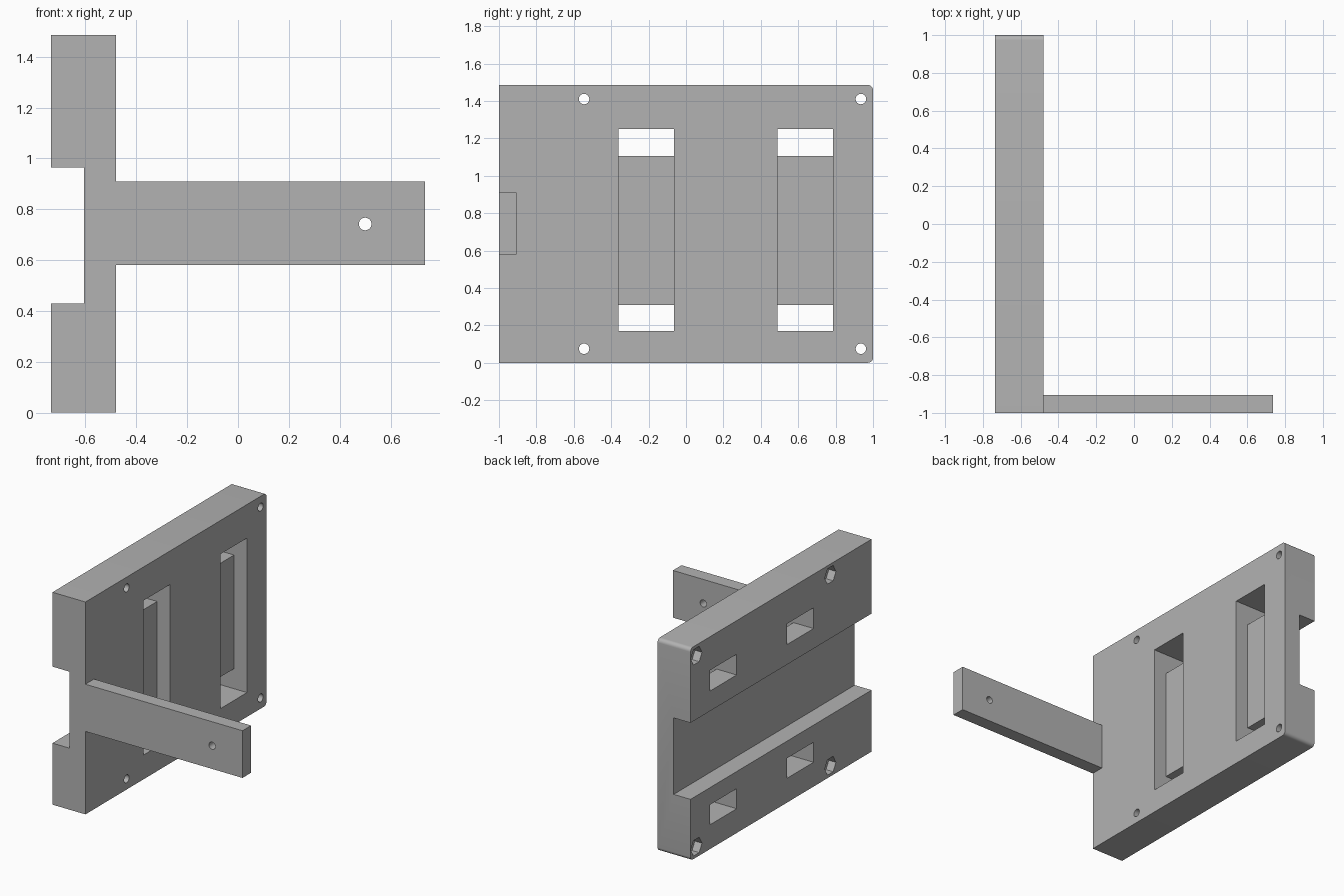
import bpy, bmesh, math
from mathutils import Vector

cube = bpy.data.objects.get("Cube")
if cube:
    bpy.data.objects.remove(cube, do_unlink=True)

grey = bpy.data.materials.new("plain grey")
grey.use_nodes = True
COLOUR = (0.45, 0.45, 0.45, 1)
grey.diffuse_color = COLOUR
grey.node_tree.nodes["Principled BSDF"].inputs["Base Color"].default_value = COLOUR

BACK, FLOOR, FACE, TIP = -0.735, -0.605, -0.48, 0.735
HEIGHT = 1.485


def prism(name, points, direction, round_edges=None):
    """Extrude a closed loop of points along a direction."""
    bm = bmesh.new()
    base = bm.faces.new([bm.verts.new(p) for p in points])
    moved = bmesh.ops.extrude_face_region(bm, geom=[base], use_keep_orig=True)
    verts = [v for v in moved["geom"] if isinstance(v, bmesh.types.BMVert)]
    bmesh.ops.translate(bm, verts=verts, vec=direction)
    bmesh.ops.recalc_face_normals(bm, faces=bm.faces)
    if round_edges:
        edges = [e for e in bm.edges if round_edges(e)]
        bmesh.ops.bevel(bm, geom=edges, offset=0.027, segments=6,
                        profile=0.5, affect='EDGES')
    mesh = bpy.data.meshes.new(name)
    bm.to_mesh(mesh)
    bm.free()
    mesh.materials.append(grey)
    obj = bpy.data.objects.new(name, mesh)
    bpy.context.collection.objects.link(obj)
    return obj


def side_profile(name, xz, y0, y1, round_edges=None):
    return prism(name, [(x, y0, z) for x, z in xz], Vector((0, y1 - y0, 0)), round_edges)


def rod(name, centre, radius, sides, axis, length):
    """Polygonal rod along x or y, starting at its centre point."""
    points = []
    for i in range(sides):
        a = math.tau * i / sides
        u, w = radius * math.cos(a), radius * math.sin(a)
        offset = (0, u, w) if axis == 'X' else (u, 0, w)
        points.append(Vector(centre) + Vector(offset))
    return prism(name, points, Vector((length, 0, 0) if axis == 'X' else (0, length, 0)))


def combine(target, other, operation):
    mod = target.modifiers.new(other.name, 'BOOLEAN')
    mod.operation, mod.solver, mod.object = operation, 'EXACT', other
    bpy.context.view_layer.objects.active = target
    bpy.ops.object.modifier_apply(modifier=mod.name)
    bpy.data.objects.remove(other, do_unlink=True)


# Mounting plate with a channel along its back and two rounded far corners
def far_corner(edge):
    a, b = (v.co for v in edge.verts)
    level = abs(a.z - b.z) < 1e-4 and min(a.z, HEIGHT - a.z) < 1e-4
    return level and min(a.y, b.y) > 0.99


plate = side_profile("bracket", [
    (BACK, 0), (FACE, 0), (FACE, HEIGHT), (BACK, HEIGHT),
    (BACK, 0.965), (FLOOR, 0.965), (FLOOR, 0.43), (BACK, 0.43)], -1, 1, far_corner)

# Arm
arm = side_profile("arm", [(FACE - 0.1, 0.58), (TIP, 0.58), (TIP, 0.91),
                           (FACE - 0.1, 0.91)], -1, -0.905)
combine(plate, arm, 'UNION')

# Strap slots: shallow in the middle, open through the back at both ends
for y0, y1 in ((-0.36, -0.065), (0.49, 0.785)):
    slot = side_profile("slot_cutter", [
        (-0.4, 0.17), (-0.4, 1.25), (-0.8, 1.25), (-0.8, 1.105),
        (-0.58, 1.105), (-0.58, 0.31), (-0.8, 0.31), (-0.8, 0.17)], y0, y1)
    combine(plate, slot, 'DIFFERENCE')

# Corner screw holes with hexagonal nut pockets at the back
for y in (-0.545, 0.935):
    for z in (0.075, 1.41):
        combine(plate, rod("screw_cutter", (-0.8, y, z), 0.028, 24, 'X', 0.4), 'DIFFERENCE')
        combine(plate, rod("nut_cutter", (-0.8, y, z), 0.062, 6, 'X', 0.12), 'DIFFERENCE')

# Hole near the arm tip
combine(plate, rod("arm_hole_cutter", (0.5, -1.1, 0.742), 0.025, 24, 'Y', 0.3), 'DIFFERENCE')

bpy.ops.object.select_all(action='DESELECT')
plate.select_set(True)
bpy.context.view_layer.objects.active = plate
bpy.ops.object.shade_smooth_by_angle(angle=math.radians(30))
